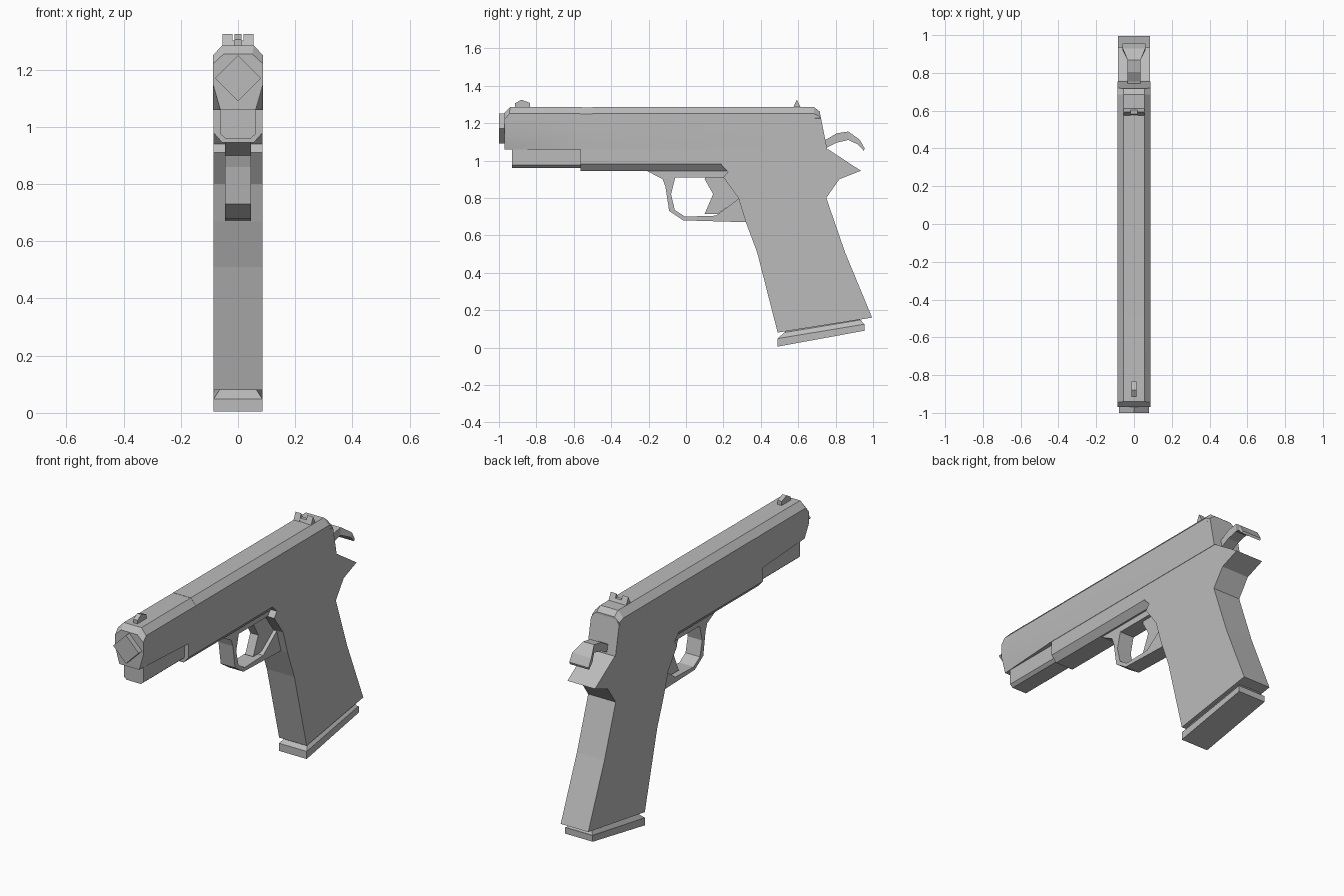
import bpy, bmesh, math

if "Cube" in bpy.data.objects:
    bpy.data.objects.remove(bpy.data.objects["Cube"], do_unlink=True)

GREY = (0.5, 0.5, 0.5, 1)
metal = bpy.data.materials.new("plain_grey")
metal.use_nodes = True
metal.diffuse_color = GREY
metal.node_tree.nodes["Principled BSDF"].inputs["Base Color"].default_value = GREY


def finish(name, bm):
    bmesh.ops.recalc_face_normals(bm, faces=bm.faces)
    mesh = bpy.data.meshes.new(name)
    bm.to_mesh(mesh)
    bm.free()
    mesh.materials.append(metal)
    obj = bpy.data.objects.new(name, mesh)
    bpy.context.collection.objects.link(obj)
    return obj


def loft(name, rings):
    """Join equal rings of points with quads and cap both ends."""
    bm = bmesh.new()
    rows = [[bm.verts.new(p) for p in ring] for ring in rings]
    n = len(rows[0])
    for a, b in zip(rows, rows[1:]):
        for i in range(n):
            j = (i + 1) % n
            bm.faces.new((a[i], a[j], b[j], b[i]))
    bm.faces.new(rows[0])
    bm.faces.new(rows[-1])
    return finish(name, bm)


def plate(name, outline, half, shift=0):
    """Extrude a side outline of (y, z) points across x."""
    return loft(name, [[(shift + x, y, z) for y, z in outline] for x in (-half, half)])


def band(name, steps):
    """Strip following pairs of outer and inner side points with a half width."""
    return loft(name, [[(-w, *o), (w, *o), (w, *i), (-w, *i)] for o, i, w in steps])


def mirrored(half, y):
    """Ring at y from a right-hand half section of (x, z) points."""
    return [(x, y, z) for x, z in half] + [(-x, y, z) for x, z in reversed(half)]


def slide_ring(y_low, y_top, top, top_x, low_x):
    half = [(low_x, 1.06), (0.088, 1.15), (0.088, top - 0.035), (top_x, top)]
    ring = mirrored(half, 0)
    return [(x, y_low + (y_top - y_low) * max(0, (z - 1.06) / (top - 1.06)), z)
            for x, _, z in ring]


# Slide with bevelled top edges and a front that narrows at the bottom
slide = loft("slide", [
    slide_ring(-0.97, -0.97, 1.255, 0.05, 0.062),
    slide_ring(-0.97, -0.94, 1.285, 0.055, 0.062),
    slide_ring(-0.57, -0.57, 1.285, 0.055, 0.088),
    slide_ring(0.755, 0.715, 1.26, 0.055, 0.088),
])
# Rear top edge of the slide
loft("slide_rear_top", [
    mirrored([(0.088, 1.2), (0.088, 1.25), (0.055, 1.285)], -0.5),
    mirrored([(0.088, 1.2), (0.088, 1.25), (0.055, 1.285)], 0.685),
    mirrored([(0.088, 1.2), (0.086, 1.235), (0.055, 1.26)], 0.717),
])

# Four-sided muzzle
loft("muzzle", [[(0.08 * math.cos(a * math.pi / 2), y, 1.17 + 0.08 * math.sin(a * math.pi / 2))
                 for a in range(4)] for y in (-1.0, -0.9)])

# Narrow front of the frame under the slide
cover = [(0.062, 1.07), (0.062, 0.975), (0.045, 0.96)]
loft("front_cover", [mirrored(cover, y) for y in (-0.93, -0.5)])

# Frame rail with bevelled underside
rail = [(0.086, 1.06), (0.086, 0.98), (0.055, 0.945)]
loft("frame_rail", [mirrored(rail, -0.565), mirrored(rail, 0.22)])

# Grip with rear tang
plate("grip", [(0.19, 1.06), (0.19, 0.975), (0.225, 0.94), (0.2, 0.91), (0.28, 0.8),
               (0.32, 0.67), (0.38, 0.51), (0.49, 0.08), (0.995, 0.16), (0.85, 0.51),
               (0.75, 0.8), (0.82, 0.9), (0.935, 0.945), (0.76, 1.06)], 0.086)

# Magazine neck and base
plate("magazine_neck", [(0.53, 0.06), (0.93, 0.12), (0.93, 0.17), (0.53, 0.11)], 0.065)
band("magazine_base", [
    ((0.49, 0.048), (0.49, 0.005), 0.086),
    ((0.955, 0.125), (0.955, 0.09), 0.086),
])
loft("magazine_base_top", [
    [(x * 0.086, y, z) for x, y, z in
     ((-1, 0.49, 0.048), (1, 0.49, 0.048), (1, 0.955, 0.12), (-1, 0.955, 0.12))],
    [(x * 0.065, y, z) for x, y, z in
     ((-1, 0.525, 0.08), (1, 0.525, 0.08), (1, 0.935, 0.148), (-1, 0.935, 0.148))],
])

# Trigger guard, its upper web and the trigger
band("trigger_guard", [
    ((-0.22, 0.95), (-0.04, 0.95), 0.045),
    ((-0.125, 0.9), (-0.06, 0.9), 0.045),
    ((-0.11, 0.86), (-0.08, 0.82), 0.045),
    ((-0.09, 0.73), (-0.06, 0.735), 0.045),
    ((-0.015, 0.68), (-0.005, 0.7), 0.045),
    ((0.15, 0.675), (0.16, 0.705), 0.045),
    ((0.33, 0.67), (0.3, 0.81), 0.045),
])
plate("guard_web", [(-0.1, 0.91), (0.25, 0.91), (0.25, 0.96), (-0.1, 0.96)], 0.045)
plate("trigger", [(0.11, 0.92), (0.1, 0.9), (0.145, 0.82), (0.1, 0.715), (0.17, 0.715),
                  (0.29, 0.8), (0.21, 0.92)], 0.025)

# Hammer, wider at its spur
band("hammer", [
    ((0.7, 1.1), (0.7, 1.05), 0.034),
    ((0.755, 1.115), (0.755, 1.07), 0.034),
    ((0.805, 1.145), (0.805, 1.095), 0.034),
    ((0.868, 1.155), (0.868, 1.11), 0.034),
    ((0.93, 1.11), (0.92, 1.085), 0.06),
    ((0.955, 1.065), (0.95, 1.052), 0.06),
])

# Front and rear sights
plate("front_sight", [(-0.915, 1.28), (-0.915, 1.305), (-0.88, 1.325), (-0.835, 1.308),
                      (-0.835, 1.28)], 0.013)
plate("rear_sight_base", [(0.575, 1.28), (0.583, 1.302), (0.603, 1.302), (0.615, 1.28)], 0.055)
for side, sign in (("left", 1), ("right", -1)):
    plate("rear_sight_post_" + side, [(0.572, 1.28), (0.592, 1.325), (0.615, 1.28)],
          0.018, sign * 0.037)

# Soft shading along the rounded slide edges
bpy.context.view_layer.objects.active = slide
slide.select_set(True)
bpy.ops.object.shade_smooth_by_angle(angle=math.radians(30))
